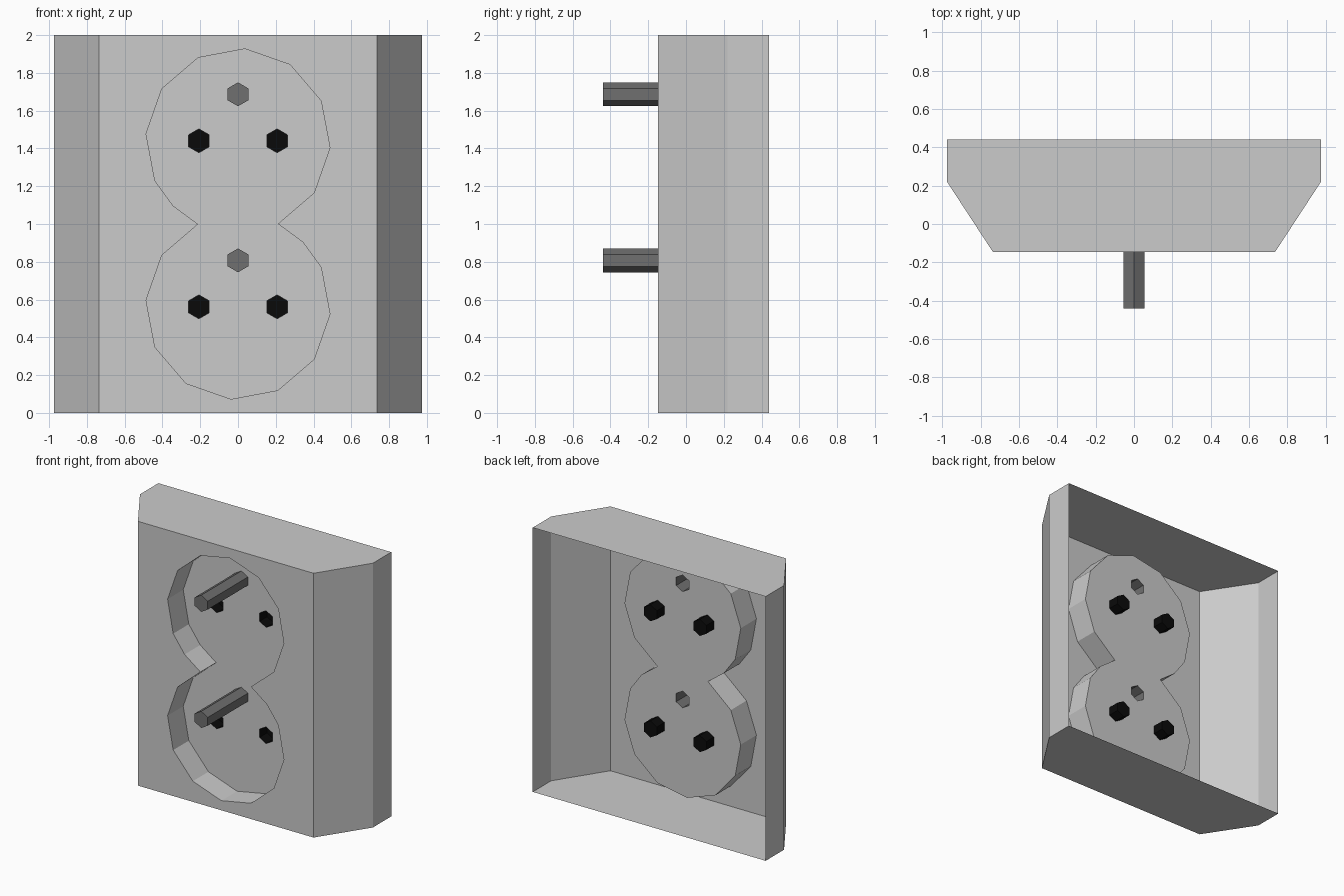
import bpy, bmesh, math
from mathutils import Vector

if "Cube" in bpy.data.objects:
    bpy.data.objects.remove(bpy.data.objects["Cube"])

FRONT, FLOOR, BACK = -0.147, 0.04, 0.44
PIN_TIP, SOCKET_END = -0.44, 0.13
CENTRES = (0.5615, 1.4405)          # heights of the two outlets


def material(name, v):
    m = bpy.data.materials.new(name)
    m.diffuse_color = (v, v, v, 1)
    m.use_nodes = True
    m.node_tree.nodes["Principled BSDF"].inputs["Base Color"].default_value = m.diffuse_color
    return m


def finish(bm, name, mat=None):
    me = bpy.data.meshes.new(name)
    bm.to_mesh(me)
    bm.free()
    ob = bpy.data.objects.new(name, me)
    bpy.context.collection.objects.link(ob)
    if mat:
        me.materials.append(mat)
    return ob


def ring(bm, pts, y):
    return [bm.verts.new((x, y, z)) for x, z in pts]


def loop_edges(bm, vs):
    out = []
    for a, b in zip(vs, vs[1:] + vs[:1]):
        out.append(bm.edges.get((a, b)) or bm.edges.new((a, b)))
    return out


def wall(bm, a, b):
    n = len(a)
    for i in range(n):
        j = (i + 1) % n
        bm.faces.new((a[i], a[j], b[j], b[i]))


def fill(bm, loops):
    edges = [e for l in loops for e in loop_edges(bm, l)]
    bmesh.ops.triangle_fill(bm, edges=edges, use_beauty=True,
                            use_dissolve=False, normal=Vector((0, -1, 0)))


def hexagon(cx, cz, r=0.063):
    return [(cx + r * math.sin(k * math.pi / 3), cz + r * math.cos(k * math.pi / 3))
            for k in range(6)]


# figure-eight outline: part of a 12-gon plus its half-turn copy
half = []
for k in range(10):
    a = math.radians(-64.3 + 30 * k)
    half.append((0.488 * math.cos(a), CENTRES[1] + 0.488 * math.sin(a)))
half.append((-0.344, 1.097))
outline = half + [(-x, 2 - z) for x, z in half]

pins = [hexagon(0, c + 0.246) for c in CENTRES]
sockets = [hexagon(s * 0.207, c) for c in CENTRES for s in (-1, 1)]

# housing: open-backed shell with chamfered sides and a recessed floor
bm = bmesh.new()
profile = [(-0.975, BACK), (-0.975, 0.22), (-0.735, FRONT),
           (0.735, FRONT), (0.975, 0.22), (0.975, BACK)]
low = [bm.verts.new((x, y, 0)) for x, y in profile]
top = [bm.verts.new((x, y, 2)) for x, y in profile]
bm.faces.new(low[::-1])
bm.faces.new(top)
for i in (0, 1, 3, 4):
    bm.faces.new((low[i], low[i + 1], top[i + 1], top[i]))
rim = ring(bm, outline, FRONT)
floor = ring(bm, outline, FLOOR)
fill(bm, [[low[2], low[3], top[3], top[2]], rim])
wall(bm, rim, floor)
fill(bm, [floor] + [ring(bm, h, FLOOR) for h in pins + sockets])
bmesh.ops.recalc_face_normals(bm, faces=bm.faces[:])
cap = max(bm.faces, key=lambda f: f.calc_center_median().z)
if cap.normal.z < 0:
    bmesh.ops.reverse_faces(bm, faces=bm.faces[:])
finish(bm, "housing")


# pins and sockets: hexagonal tubes closed at the far end
def tube(name, pts, y_end, mat):
    bm = bmesh.new()
    a, b = ring(bm, pts, FLOOR), ring(bm, pts, y_end)
    wall(bm, a, b)
    end = bm.faces.new(b)
    bmesh.ops.recalc_face_normals(bm, faces=bm.faces[:])
    if end.normal.y > 0:
        bmesh.ops.reverse_faces(bm, faces=bm.faces[:])
    finish(bm, name, mat)


pin_mat, hole_mat = material("dark_grey", 0.16), material("black", 0.003)
for i, h in enumerate(pins):
    tube(f"ground_pin_{i + 1}", h, PIN_TIP, pin_mat)
for i, h in enumerate(sockets):
    tube(f"socket_hole_{i + 1}", h, SOCKET_END, hole_mat)
